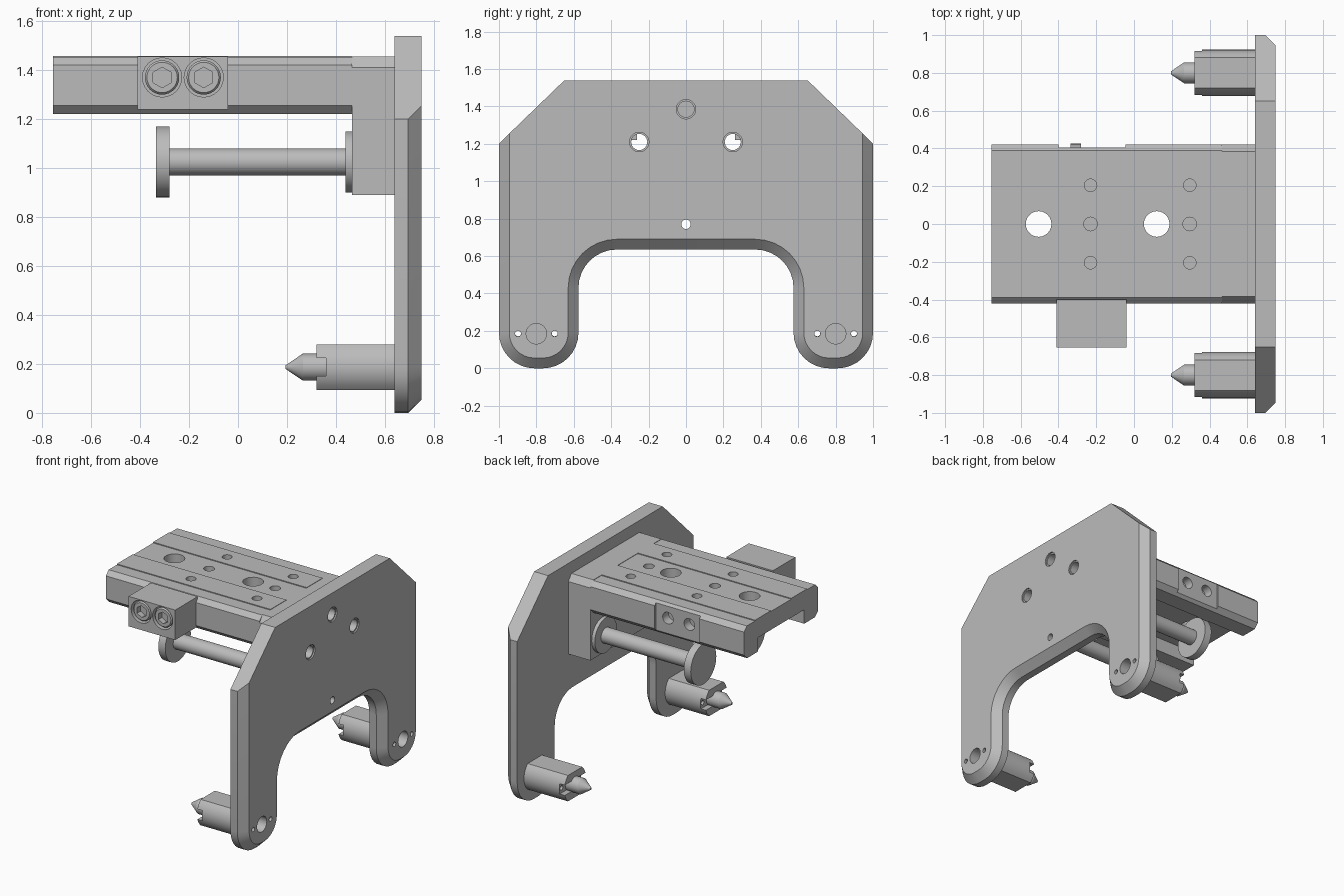
import bpy, bmesh
from math import sin, cos, pi, radians
from mathutils import Matrix, Vector

cube = bpy.data.objects.get("Cube")
if cube:
    bpy.data.objects.remove(cube, do_unlink=True)

grey = bpy.data.materials.new("satin grey metal")
grey.use_nodes = True
tone = (0.5, 0.5, 0.5, 1)
grey.diffuse_color = tone
grey.node_tree.nodes["Principled BSDF"].inputs["Base Color"].default_value = tone


def finish(name, bm):
    bmesh.ops.recalc_face_normals(bm, faces=bm.faces)
    mesh = bpy.data.meshes.new(name)
    bm.to_mesh(mesh)
    bm.free()
    mesh.materials.append(grey)
    obj = bpy.data.objects.new(name, mesh)
    bpy.context.collection.objects.link(obj)
    return obj


def loft(name, sections):
    """Skin a stack of matching 3D loops and cap both ends."""
    bm = bmesh.new()
    loops = [[bm.verts.new(p) for p in s] for s in sections]
    n = len(loops[0])
    for a, b in zip(loops, loops[1:]):
        for i in range(n):
            j = (i + 1) % n
            bm.faces.new((a[i], a[j], b[j], b[i]))
    bm.faces.new(loops[0])
    bm.faces.new(loops[-1])
    return finish(name, bm)


def prism(name, profile, x0, x1):
    """Extrude a (y, z) profile along x."""
    return loft(name, [[(x, y, z) for y, z in profile] for x in (x0, x1)])


def box(name, lo, hi):
    y0, z0, y1, z1 = lo[1], lo[2], hi[1], hi[2]
    return prism(name, [(y0, z0), (y1, z0), (y1, z1), (y0, z1)], lo[0], hi[0])


def turned(name, axis, centre, stations, sides=32):
    """Round part along an axis: stations are (position, radius)."""
    def point(t, r, a):
        u, v = centre[0] + r * cos(a), centre[1] + r * sin(a)
        return {"x": (t, u, v), "y": (u, t, v), "z": (u, v, t)}[axis]
    return loft(name, [[point(t, r, 2 * pi * i / sides) for i in range(sides)]
                       for t, r in stations])


def drill(axis, centre, t0, t1, r):
    return turned("drill", axis, centre, [(t0, r), (t1, r)], 24)


def cut(obj, cutters):
    """Subtract cutters, then delete them."""
    for c in cutters:
        c.hide_render = True
        mod = obj.modifiers.new("cut", "BOOLEAN")
        mod.operation, mod.solver, mod.object = "DIFFERENCE", "EXACT", c
        bpy.context.view_layer.objects.active = obj
        bpy.ops.object.modifier_apply(modifier=mod.name)
        bpy.data.objects.remove(c, do_unlink=True)


def arc(cy, cz, r, a0, a1, n=8):
    return [(cy + r * cos(radians(a0 + (a1 - a0) * i / n)),
             cz + r * sin(radians(a0 + (a1 - a0) * i / n))) for i in range(n + 1)]


def mirrored(half):
    return half + [(-y, z) for y, z in reversed(half)]


# Upright plate: arch outline with a chamfer on the outer face
def outline(d):
    half = [(0.65, 1.54), (1 - d, 1.2 + d)]
    half += arc(0.81, 0.19, 0.19 - d, 0, -90)
    half += arc(0.765, 0.19, 0.19 - d, -90, -180)
    half += arc(0.37, 0.43, 0.205 + d, 0, 90)
    return mirrored(half)


plate = loft("upright_plate", [[(x, y, z) for y, z in outline(d)]
                               for x, d in ((0.64, 0), (0.695, 0), (0.75, 0.055))])
screw_holes = [(0, 1.385), (0.25, 1.21), (-0.25, 1.21)]
cutters = [drill("x", (0, 0.77), 0.6, 0.8, 0.025)]
for c in screw_holes:
    cutters += [drill("x", c, 0.6, 0.8, 0.043), drill("x", c, 0.74, 0.8, 0.052)]
for s in (-1, 1):
    cutters.append(drill("x", (s * 0.8, 0.185), 0.66, 0.8, 0.055))
    cutters += [drill("x", (s * 0.8 + o, 0.185), 0.6, 0.8, 0.016) for o in (-0.098, 0.098)]
cut(plate, cutters)

# Mounting block behind the plate
block = prism("mounting_block", mirrored([(0.385, 1.455), (0.42, 1.41), (0.42, 0.89)]),
              0.465, 0.64)
cut(block, [drill("x", c, 0.4 if c[0] else 0.52, 0.7, 0.043) for c in screw_holes])

# Channel rail with holes and clamp recesses
rail = prism("channel_rail", mirrored([(0.388, 1.452), (0.42, 1.42), (0.42, 1.255),
                                       (0.385, 1.22), (0.262, 1.22), (0.262, 1.32)]),
             -0.755, 0.465)
strips = [box("raised_strip", (-0.755, min(s * 0.115, s * 0.295), 1.44),
              (0.465, max(s * 0.115, s * 0.295), 1.458)) for s in (-1, 1)]


def top_holes():
    return ([drill("z", (x, 0), 1.2, 1.5, 0.068) for x in (-0.505, 0.12)] +
            [drill("z", (x, 0), 1.38, 1.5, 0.036) for x in (-0.23, 0.295)])


screws = (-0.31, -0.14)
cut(rail, top_holes() +
    [box("recess", (-0.4, 0.405, 1.1), (-0.045, 0.6, 1.6)),
     box("recess", (-0.4, -0.6, 1.1), (-0.045, -0.405, 1.6))] +
    [drill("y", (x, 1.35), 0.34, 0.5, 0.042) for x in screws])
for s, strip in zip((-1, 1), strips):
    cut(strip, [drill("z", (x, s * 0.205), 1.3, 1.6, 0.033) for x in (-0.23, 0.295)])
cut(rail, [drill("z", (x, y), 1.37, 1.6, 0.033)
           for x in (-0.23, 0.295) for y in (-0.205, 0.205)])

# Clamp block with two hex socket screws
clamp = box("clamp_block", (-0.41, -0.655, 1.24), (-0.04, -0.4, 1.455))
cut(clamp, [drill("y", (x, 1.37), -0.7, -0.58, 0.08) for x in screws])
for x in screws:
    head = turned("socket_screw", "y", (x, 1.37), [(-0.57, 0.07), (-0.64, 0.07), (-0.65, 0.062)])
    socket = turned("socket", "y", (x, 1.37), [(-0.7, 0.042), (-0.61, 0.042)], 6)
    socket.data.transform(Matrix.Translation(Vector((x, 0, 1.37))) @
                          Matrix.Rotation(pi / 6, 4, "Y") @
                          Matrix.Translation(Vector((-x, 0, -1.37))))
    cut(head, [socket])

for s in (-1, 1):
    # Flanged rods under the rail
    turned("flanged_rod", "x", (s * 0.28, 1.025),
           [(-0.335, 0.145), (-0.28, 0.145), (-0.28, 0.055), (0.44, 0.055),
            (0.44, 0.125), (0.465, 0.125)], 40)
    # Standoffs: round bar with flats, slotted end
    y = s * 0.8
    bar = prism("standoff", arc(y, 0.187, 0.123, -49, 49) + arc(y, 0.187, 0.123, 131, 229),
                0.32, 0.64)
    cut(bar, [box("slot", (0.2, y - 0.2, 0.15), (0.36, y + 0.2, 0.224))] +
        [drill("x", (y + o, 0.187), 0.2, 0.7, 0.016) for o in (-0.098, 0.098)])
    # Pointed locating pins
    turned("pointed_pin", "x", (y, 0.187),
           [(0.195, 0.008), (0.265, 0.055), (0.4, 0.055)])

# Smooth round surfaces, keep hard edges
for obj in bpy.context.scene.objects:
    obj.select_set(obj.type == "MESH")
bpy.context.view_layer.objects.active = plate
bpy.ops.object.shade_smooth_by_angle(angle=radians(25))
